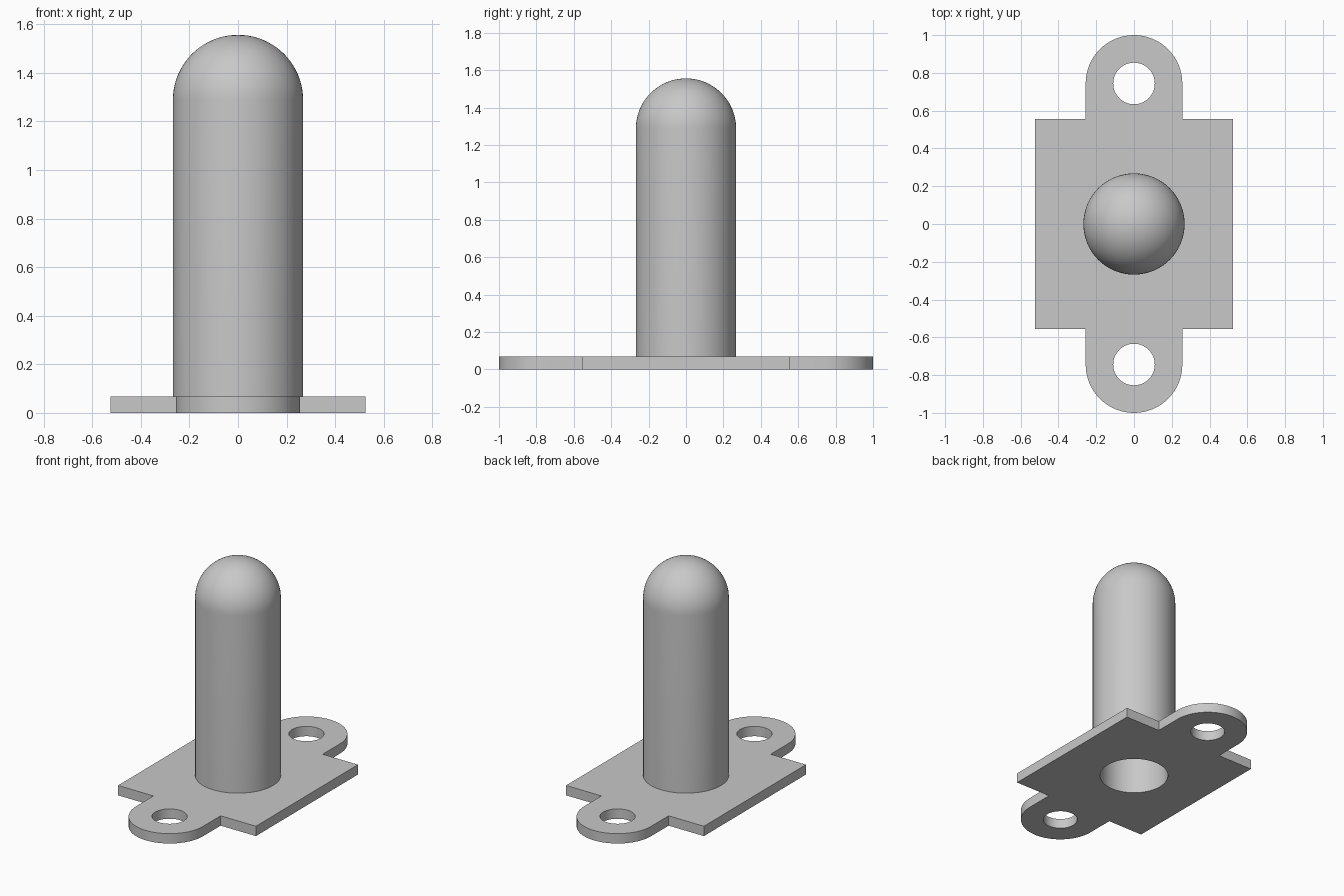
import bpy, bmesh
from math import sin, cos, pi, radians
from mathutils import Vector

cube = bpy.data.objects.get("Cube")
if cube:
    bpy.data.objects.remove(cube, do_unlink=True)

THICK = 0.068                      # plate thickness
OUTER, BORE = 0.268, 0.22          # tube radii
DOME_Z = 1.556 - OUTER             # centre of the rounded end
PLATE_X, PLATE_Y = 0.525, 0.555    # half sizes of the main plate
EAR_R, EAR_Y, HOLE_R = 0.256, 0.744, 0.11

grey = bpy.data.materials.new("plain_grey")
grey.use_nodes = True
colour = (0.58, 0.58, 0.58, 1)
grey.diffuse_color = colour
grey.node_tree.nodes["Principled BSDF"].inputs["Base Color"].default_value = colour


def arc(radius, start, end, steps, cx=0, cy=0):
    """Points along an arc, both ends included."""
    angles = [start + (end - start) * i / steps for i in range(steps + 1)]
    return [(cx + radius * cos(a), cy + radius * sin(a)) for a in angles]


def finish(name, bm):
    bmesh.ops.recalc_face_normals(bm, faces=bm.faces)
    mesh = bpy.data.meshes.new(name)
    bm.to_mesh(mesh)
    bm.free()
    mesh.materials.append(grey)
    obj = bpy.data.objects.new(name, mesh)
    bpy.context.collection.objects.link(obj)
    bpy.ops.object.select_all(action='DESELECT')
    obj.select_set(True)
    bpy.context.view_layer.objects.active = obj
    bpy.ops.object.shade_smooth_by_angle(angle=radians(30))
    return obj


def add_loop(bm, points):
    verts = [bm.verts.new((x, y, 0)) for x, y in points]
    for a, b in zip(verts, verts[1:] + verts[:1]):
        bm.edges.new((a, b))


# Mounting plate: half outline with one rounded ear, turned for the other half
half = [(PLATE_X, PLATE_Y), (EAR_R, PLATE_Y)]
half += arc(EAR_R, 0, pi, 32, cy=EAR_Y - 0.0)
half += [(-EAR_R, PLATE_Y), (-PLATE_X, PLATE_Y)]
bm = bmesh.new()
add_loop(bm, half + [(-x, -y) for x, y in half])
for radius, y in ((HOLE_R, EAR_Y), (HOLE_R, -EAR_Y), (BORE, 0)):
    add_loop(bm, arc(radius, 0, 2 * pi, 64, cy=y)[:-1])
bmesh.ops.triangle_fill(bm, edges=bm.edges[:], use_beauty=True)
raised = bmesh.ops.extrude_face_region(bm, geom=bm.faces[:])["geom"]
bmesh.ops.translate(bm, vec=(0, 0, THICK),
                    verts=[g for g in raised if isinstance(g, bmesh.types.BMVert)])
finish("mounting_plate", bm)

# Hollow tube with a domed end, turned from a closed wall section
section = [(OUTER, THICK)] + arc(OUTER, 0, pi / 2, 20, cy=DOME_Z)
section += arc(BORE, pi / 2, 0, 20, cy=DOME_Z) + [(BORE, THICK)]
bm = bmesh.new()
verts = [bm.verts.new((r, 0, z)) for r, z in section]
edges = [bm.edges.new(pair) for pair in zip(verts, verts[1:] + verts[:1])]
# The edge along the axis, between the two poles, sweeps no surface
axis_edge = edges.pop(len(verts) // 2 - 1)
bm.edges.remove(axis_edge)
bmesh.ops.spin(bm, geom=verts + edges, cent=Vector(), axis=(0, 0, 1),
               angle=2 * pi, steps=64, use_duplicate=False)
bmesh.ops.remove_doubles(bm, verts=bm.verts[:], dist=0.0005)
finish("domed_tube", bm)
